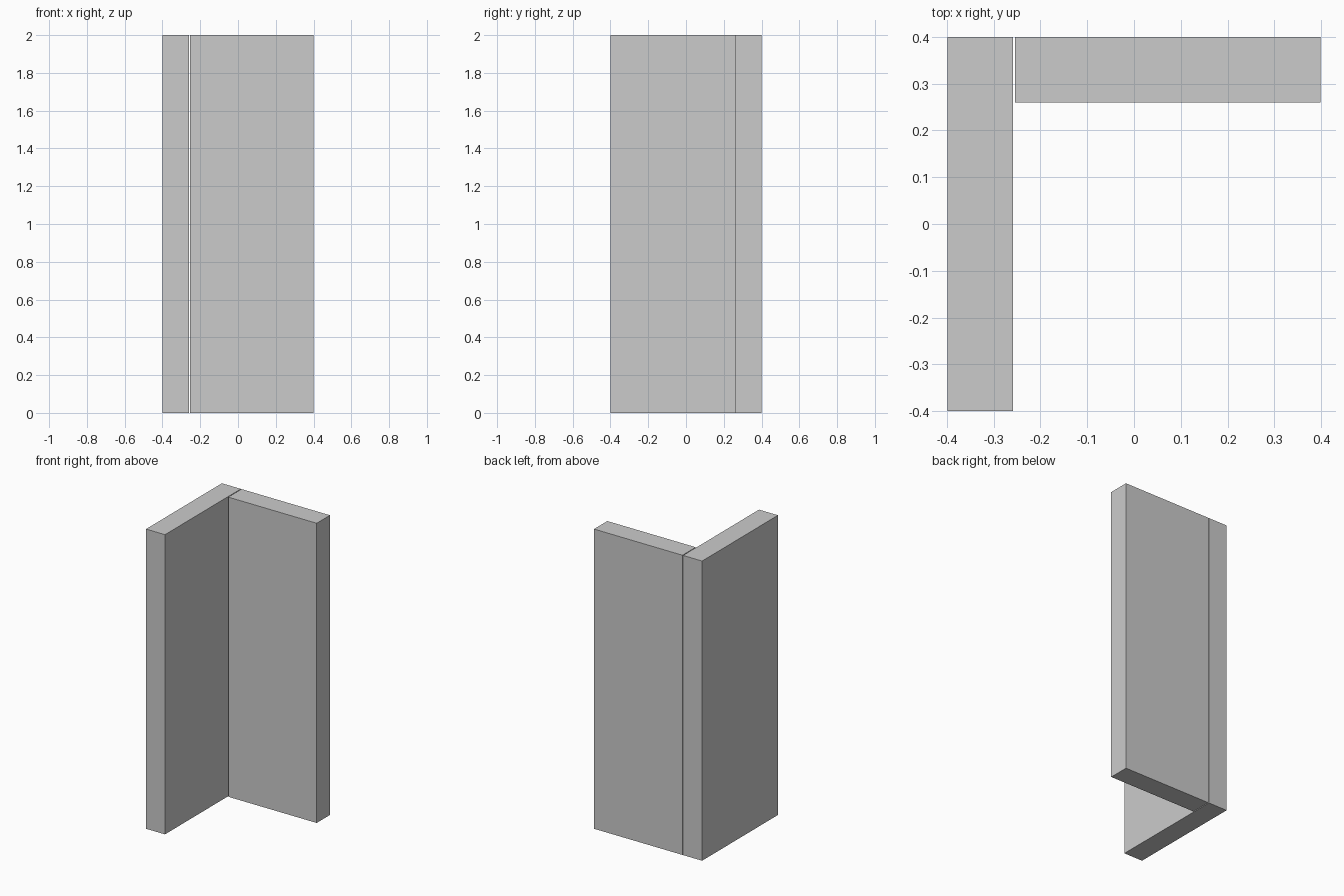
import bpy

if "Cube" in bpy.data.objects:
    bpy.data.objects.remove(bpy.data.objects["Cube"])


def panel(name, low, high):
    """Axis-aligned box between two corners."""
    centre = [(a + b) / 2 for a, b in zip(low, high)]
    bpy.ops.mesh.primitive_cube_add(size=1, location=centre)
    obj = bpy.context.object
    obj.name = name
    obj.scale = [b - a for a, b in zip(low, high)]
    bpy.ops.object.transform_apply(location=False, rotation=False, scale=True)
    return obj


# Full-depth side panel
panel("side_panel", (-0.399, -0.4, 0), (-0.259, 0.4, 2))
# Back panel, separated from the side panel by a thin gap
panel("back_panel", (-0.254, 0.26, 0), (0.399, 0.4, 2))
